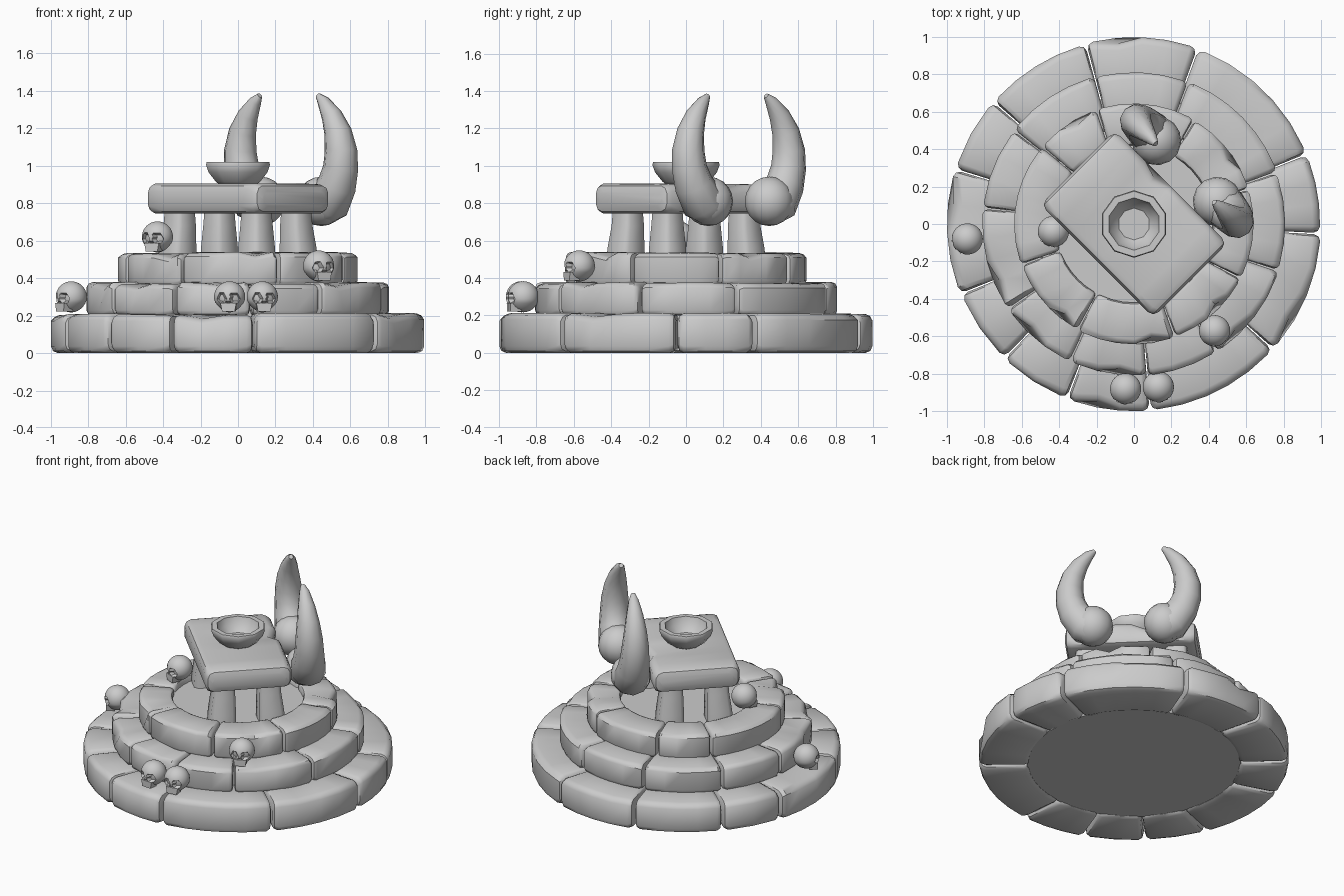
import bpy, bmesh, math, random
from mathutils import Vector

if "Cube" in bpy.data.objects:
    bpy.data.objects.remove(bpy.data.objects["Cube"])

random.seed(4)
ALTAR_TURN = math.radians(-45)   # altar is set diagonally on the round base


def finish(name, bm, turn=0.0, loc=(0, 0, 0), angle=40):
    bmesh.ops.recalc_face_normals(bm, faces=bm.faces)
    me = bpy.data.meshes.new(name)
    bm.to_mesh(me)
    bm.free()
    ob = bpy.data.objects.new(name, me)
    bpy.context.collection.objects.link(ob)
    ob.rotation_euler[2] = turn
    ob.location = loc
    bpy.ops.object.select_all(action='DESELECT')
    ob.select_set(True)
    bpy.context.view_layer.objects.active = ob
    bpy.ops.object.shade_smooth_by_angle(angle=math.radians(angle))
    return ob


def loft(bm, rings):
    """Skin a list of equal-length point rings and cap both ends."""
    vs = [[bm.verts.new(p) for p in ring] for ring in rings]
    n = len(vs[0])
    for a, b in zip(vs, vs[1:]):
        for i in range(n):
            j = (i + 1) % n
            bm.faces.new((a[i], a[j], b[j], b[i]))
    bm.faces.new(vs[0])
    bm.faces.new(vs[-1])


def circle(r, z, n, cx=0, cy=0):
    return [(cx + r * math.cos(2 * math.pi * i / n),
             cy + r * math.sin(2 * math.pi * i / n), z) for i in range(n)]


def stone(bm, t0, t1, s0, s1, z0, z1, b, place, step, end, chip_chance):
    """Worn block: rounded section swept from t0 to t1, with random chips."""
    c = b * 0.3
    sec = [(s0 + b, z0), (s1 - b, z0), (s1 - c, z0 + c), (s1, z0 + b),
           (s1, z1 - b), (s1 - c, z1 - c), (s1 - b, z1),
           (s0 + b, z1), (s0 + c, z1 - c), (s0, z1 - b), (s0, z0 + b), (s0 + c, z0 + c)]
    sm, zm = (s0 + s1) / 2, (z0 + z1) / 2
    count = max(2, round((t1 - t0 - 2 * end) / step))
    ts = [t0, t0 + end * 0.3] + [t0 + end + (t1 - t0 - 2 * end) * i / count
                                 for i in range(count + 1)] + [t1 - end * 0.3, t1]
    last = len(ts) - 1
    chip = random.randint(3, last - 3) if last > 6 and random.random() < chip_chance else -1
    rings = []
    for k, t in enumerate(ts):
        shrink = {0: b, 1: c, last - 1: c, last: b}.get(k, 0)
        wear = random.uniform(0, 0.012)
        ring = []
        for i, (s, z) in enumerate(sec):
            s -= math.copysign(min(shrink, abs(s - sm)), s - sm)
            z -= math.copysign(min(shrink, abs(z - zm)), z - zm)
            if i in (5, 6):
                s -= wear
                z -= wear * 0.5
            if k == chip and i in (4, 5, 6):
                s -= 0.03
                z -= 0.02
            ring.append(place(t, s, z))
        rings.append(ring)
    loft(bm, rings)


def polar(t, s, z):
    return (s * math.cos(t), s * math.sin(t), z)


# three stepped rings of stones, seams given in degrees
tiers = [
    ("lower_step", 0.67, 1.0, 0.0, 0.215, 0.036,
     [-42, -3, 22, 70, 105, 139, 163, 202, 226, 249, 275]),
    ("middle_step", 0.52, 0.815, 0.20, 0.38, 0.028,
     [-57, -18, 20, 69, 105, 142, 174, 214, 245, 275]),
    ("upper_step", 0.42, 0.645, 0.36, 0.54, 0.025,
     [-27, 17, 60, 108, 140, 200, 242, 290]),
]
for name, r0, r1, z0, z1, b, seams in tiers:
    bm = bmesh.new()
    for a0, a1 in zip(seams, seams[1:] + [seams[0] + 360]):
        gap = 0.004 / r1
        stone(bm, math.radians(a0) + gap, math.radians(a1) - gap,
              r0, r1 - random.uniform(0, 0.008), z0, z1 - random.uniform(0, 0.008),
              b, polar, math.radians(8), b / r1, 0.6)
    finish(name, bm)

# solid core: underside and floor of the platform
bm = bmesh.new()
loft(bm, [circle(r, z, 40) for r, z in
          ((0.69, 0.012), (0.69, 0.35), (0.48, 0.35), (0.48, 0.49))])
finish("platform_core", bm)

# altar slab
bm = bmesh.new()
stone(bm, -0.425, 0.425, -0.28, 0.28, 0.745, 0.905, 0.04,
      lambda t, s, z: (t, s, z), 0.1, 0.04, 1.0)
finish("altar_slab", bm, ALTAR_TURN)

# four tapered altar legs
bm = bmesh.new()
for sx in (-1, 1):
    for sy in (-1, 1):
        rings = []
        for z, h, lean in ((0.47, 0.085, 0.01), (0.56, 0.082, 0.007),
                           (0.68, 0.072, 0), (0.77, 0.066, 0)):
            k = h * 0.7
            cx, cy = sx * (0.29 + lean), sy * (0.15 + lean)
            rings.append([(cx + x, cy + y, z) for x, y in
                          ((h, -k), (h, k), (k, h), (-k, h),
                           (-h, k), (-h, -k), (-k, -h), (k, -h))])
        loft(bm, rings)
finish("altar_legs", bm, ALTAR_TURN, angle=50)

# offering bowl
bm = bmesh.new()
loft(bm, [circle(r, z, 10) for r, z in
          ((0.09, 0.89), (0.125, 0.915), (0.165, 0.965), (0.18, 1.005), (0.175, 1.02),
           (0.14, 1.02), (0.125, 0.97), (0.085, 0.93))])
finish("bowl", bm, math.radians(18))

# pair of horns with ball sockets behind the slab
path = [(0.225, 0.765, 0.095), (0.27, 0.80, 0.12), (0.345, 0.90, 0.105), (0.375, 0.99, 0.095),
        (0.38, 1.08, 0.088), (0.36, 1.18, 0.074), (0.315, 1.27, 0.056),
        (0.255, 1.345, 0.033), (0.22, 1.375, 0.015)]
for side, label in ((1, "right"), (-1, "left")):
    bm = bmesh.new()
    rings = []
    for i, (u, z, r) in enumerate(path):
        p, q = path[max(i - 1, 0)], path[min(i + 1, len(path) - 1)]
        nrm = Vector((q[1] - z + z - p[1], 0, -(q[0] - p[0]))).normalized()
        v = 0.41 - 0.025 * i / 8
        rings.append([(side * (u + nrm.x * r * math.cos(a)), v + r * math.sin(a),
                       z + nrm.z * r * math.cos(a))
                      for a in (2 * math.pi * k / 10 for k in range(10))])
    loft(bm, rings)
    finish(label + "_horn", bm, ALTAR_TURN, angle=50)
    bm = bmesh.new()
    bmesh.ops.create_uvsphere(bm, u_segments=14, v_segments=10, radius=0.132)
    bmesh.ops.translate(bm, verts=bm.verts, vec=(side * 0.23, 0.40, 0.81))
    finish(label + "_horn_socket", bm, ALTAR_TURN)


# skulls lying on the steps (built facing -y)
def skull(name, loc, turn):
    bm = bmesh.new()
    R = 0.083
    bmesh.ops.create_icosphere(bm, subdivisions=4, radius=R)
    pits = [(Vector((sx * 0.42, -0.88, -0.08)).normalized(), 0.30, 0.30) for sx in (-1, 1)]
    pits.append((Vector((0, -0.87, -0.48)).normalized(), 0.16, 0.18))
    for v in bm.verts:
        d = v.co.normalized()
        for c, width, depth in pits:
            if (d - c).length < width:
                v.co += Vector((0, R * depth, 0))
        if d.z < -0.3:
            v.co.x *= 1 + 0.3 * (d.z + 0.3)
    jaw = bmesh.ops.create_cube(bm, size=1)["verts"]
    for v in jaw:
        taper = 0.8 if v.co.z < 0 else 1.0
        v.co = Vector((v.co.x * 0.085 * taper, v.co.y * 0.06 - 0.045, v.co.z * 0.045 - 0.056))
    finish(name, bm, math.radians(turn), loc)


for i, (x, y, z, turn) in enumerate((
        (-0.89, -0.08, 0.30, -55), (-0.43, -0.04, 0.62, -25), (-0.045, -0.88, 0.30, -5),
        (0.13, -0.87, 0.30, 8), (0.43, -0.57, 0.465, 25))):
    skull(f"skull_{i + 1}", (x, y, z), turn)
